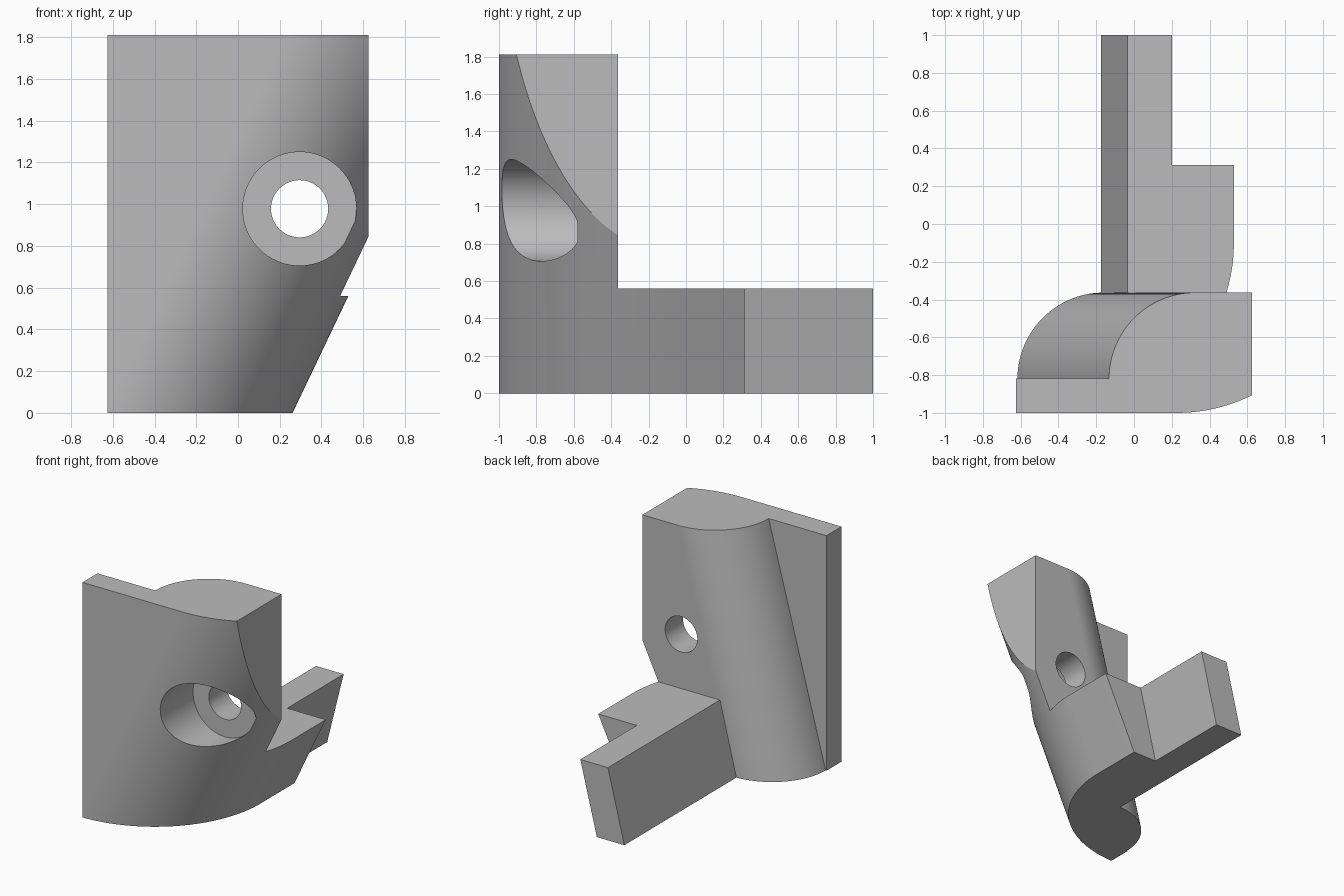
import bpy
import bmesh
from math import sin, cos, pi, radians

if "Cube" in bpy.data.objects:
    bpy.data.objects.remove(bpy.data.objects["Cube"], do_unlink=True)

HEIGHT = 1.81
HALF = 0.625        # half width in x
BACK_LEAN = 0.268   # x shift per unit of height, back curve
FRONT_LEAN = 0.477  # x shift per unit of height, front curve
TAB_H = 0.56

grey = bpy.data.materials.new("plain grey")
grey.use_nodes = True
grey.diffuse_color = (0.5, 0.5, 0.5, 1)
grey.node_tree.nodes["Principled BSDF"].inputs["Base Color"].default_value = (0.5, 0.5, 0.5, 1)


def loft(name, lower, upper, z0, z1):
    """Solid between two matching outlines at two heights."""
    bm = bmesh.new()
    a = [bm.verts.new((x, y, z0)) for x, y in lower]
    b = [bm.verts.new((x, y, z1)) for x, y in upper]
    bm.faces.new(a)
    bm.faces.new(b)
    n = len(a)
    for i in range(n):
        j = (i + 1) % n
        bm.faces.new((a[i], a[j], b[j], b[i]))
    bmesh.ops.recalc_face_normals(bm, faces=bm.faces)
    mesh = bpy.data.meshes.new(name)
    bm.to_mesh(mesh)
    bm.free()
    mesh.materials.append(grey)
    obj = bpy.data.objects.new(name, mesh)
    bpy.context.collection.objects.link(obj)
    return obj


def rect(x0, x1, y0, y1):
    return [(x0, y0), (x1, y0), (x1, y1), (x0, y1)]


def arc(cx, cy, r, start, end, n=40):
    angles = [radians(start + (end - start) * i / n) for i in range(n + 1)]
    return [(cx + r * cos(t), cy + r * sin(t)) for t in angles]


def combine(target, tool, operation):
    """Apply a boolean and discard the tool."""
    mod = target.modifiers.new(operation, 'BOOLEAN')
    mod.operation = operation
    mod.solver = 'EXACT'
    mod.object = tool
    bpy.context.view_layer.objects.active = target
    bpy.ops.object.modifier_apply(modifier=mod.name)
    bpy.data.objects.remove(tool, do_unlink=True)


# Leaning body with a rounded back corner and an upright right side
def body_outline(z):
    shift = -BACK_LEAN * (HEIGHT - z)
    curve = arc(0.325 + shift, -0.82, 0.457, 90, 180)
    return [(HALF, -1), (HALF, -0.363)] + curve + [(-0.13 + shift, -1)]


body = loft("bracket_body", body_outline(0), body_outline(HEIGHT), 0, HEIGHT)

# Thin upright flange along the front
plate = rect(-HALF, 0.5, -1, -0.818)
combine(body, loft("flange", plate, plate, 0, HEIGHT), 'UNION')

# Leaning rear bar and its short side block
lean = 0.25 * TAB_H
bar = loft("rear_bar", rect(-0.175, 0.2 - lean, -0.5, 1),
           rect(-0.175 + lean, 0.2, -0.5, 1), 0, TAB_H)
block = rect(-0.02, 0.9, -0.5, 0.313)
combine(bar, loft("side_block", block, block, 0, TAB_H), 'UNION')
combine(body, bar, 'UNION')


# Leaning rounded front that trims body and block alike
def front_outline(z):
    c = 0.225 - FRONT_LEAN * (HEIGHT - z)
    return [(-3, -1)] + arc(c, -0.1, 0.9, -90, 0, 64) + [(c + 0.9, 1.3), (-3, 1.3)]


combine(body, loft("front_trim", front_outline(-0.2), front_outline(2), -0.2, 2), 'INTERSECT')

# Stepped bolt hole running front to back
for name, radius, y0, y1 in (("counterbore", 0.272, -1.3, -0.58), ("through_hole", 0.137, -1.3, 0)):
    ring = arc(0.295, -0.978, radius, 0, 360, 64)[:-1]
    cutter = loft(name, ring, ring, y0, y1)
    cutter.rotation_euler.x = -pi / 2
    # After turning, height becomes depth and the outline stands upright
    cutter.rotation_euler = (-pi / 2, 0, 0)
    bpy.context.view_layer.update()
    combine(body, cutter, 'DIFFERENCE')

# Smooth the curved walls, keep the edges crisp
bpy.ops.object.select_all(action='DESELECT')
body.select_set(True)
bpy.context.view_layer.objects.active = body
bpy.ops.object.shade_smooth_by_angle(angle=radians(20))
